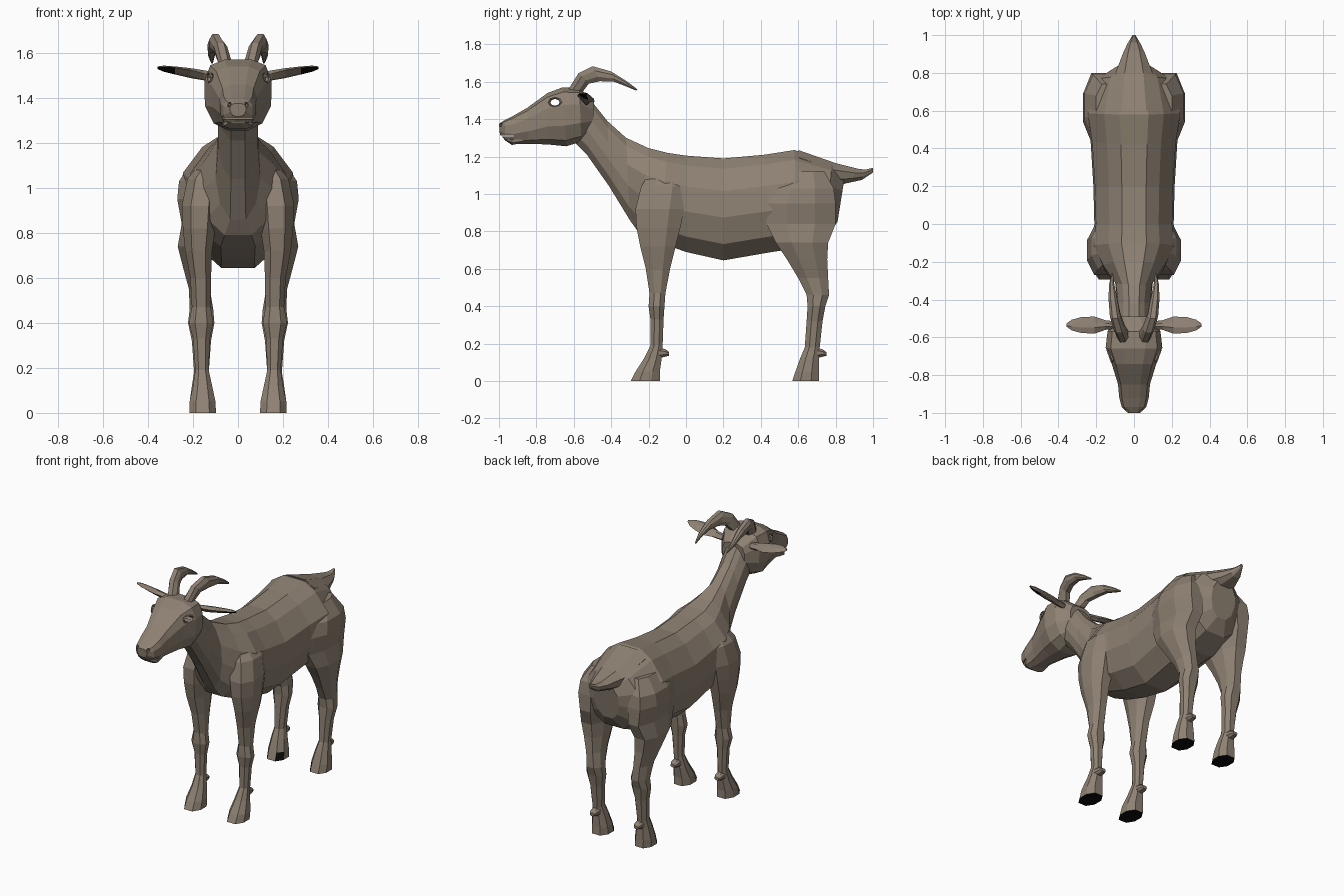
import bpy, bmesh, math
from mathutils import Vector

old = bpy.data.objects.get("Cube")
if old:
    bpy.data.objects.remove(old)


def material(name, colour):
    m = bpy.data.materials.new(name)
    m.use_nodes = True
    m.diffuse_color = (*colour, 1)
    m.node_tree.nodes["Principled BSDF"].inputs["Base Color"].default_value = (*colour, 1)
    return m


COAT = material("brown_coat", (0.27, 0.22, 0.17))
DARK = material("black_hoof", (0.004, 0.004, 0.004))

# Half cross-sections: (share of half width, share of height)
BARREL = [(.3, 1), (.62, .9), (.96, .68), (1, .42), (.8, .16), (.35, 0)]
SKULL = [(.4, 1), (.82, .92), (1, .7), (.98, .35), (.72, .1), (.3, 0)]
LIMB = [(.5, 1), (1, .7), (1, .3), (.5, 0)]
LEAF = [(.3, 1), (1, .5), (.3, 0)]


def loft(name, rings, profile, dark=None):
    """Skin rings given as (top point, bottom point, sideways vector)."""
    bm = bmesh.new()
    shape = profile + [(-w, h) for w, h in reversed(profile)]
    loops = []
    for top, bottom, side in rings:
        top, bottom, side = Vector(top), Vector(bottom), Vector(side)
        loops.append([bm.verts.new(bottom.lerp(top, h) + side * w) for w, h in shape])
    n = len(shape)
    for a, b in zip(loops, loops[1:]):
        for i in range(n):
            bm.faces.new((a[i], a[(i + 1) % n], b[(i + 1) % n], b[i]))
    bm.faces.new(loops[0])
    bm.faces.new(loops[-1])
    bmesh.ops.recalc_face_normals(bm, faces=bm.faces)
    for f in bm.faces:
        if dark and dark(f.calc_center_median(), f.normal):
            f.material_index = 1
    mesh = bpy.data.meshes.new(name)
    bm.to_mesh(mesh)
    bm.free()
    mesh.materials.append(COAT)
    mesh.materials.append(DARK)
    ob = bpy.data.objects.new(name, mesh)
    bpy.context.scene.collection.objects.link(ob)
    return ob


def spine(name, rows, profile, x=0):
    """Loft from side-view rows: top y, top z, bottom y, bottom z, half width."""
    return loft(name, [((x, a, b), (x, c, d), (w, 0, 0)) for a, b, c, d, w in rows], profile)


# Trunk running from rump to throat
spine("body_and_neck", [
    (.85, 1.1, .81, .85, .09), (.78, 1.165, .75, .77, .2),
    (.58, 1.235, .6, .71, .255), (.42, 1.21, .46, .69, .23),
    (.2, 1.19, .2, .645, .215), (0, 1.205, 0, .69, .21),
    (-.1, 1.22, -.14, .74, .22), (-.2, 1.245, -.25, .79, .17),
    (-.32, 1.3, -.3, .86, .1), (-.42, 1.39, -.41, 1.04, .088),
    (-.5, 1.49, -.53, 1.21, .088), (-.56, 1.54, -.61, 1.29, .085)], BARREL)

# Tail
spine("tail", [(.6, 1.235, .62, 1.1, .13), (.8, 1.165, .78, 1.04, .1),
               (.92, 1.135, .87, 1.06, .058), (.96, 1.13, .94, 1.075, .035),
               (1, 1.14, 1, 1.115, .008)], LIMB)

# Head
head = spine("head", [
    (-1, 1.375, -.995, 1.318, .035), (-.97, 1.395, -.965, 1.285, .065),
    (-.92, 1.42, -.92, 1.268, .078), (-.85, 1.46, -.84, 1.268, .085),
    (-.74, 1.54, -.74, 1.265, .118), (-.66, 1.57, -.64, 1.255, .15),
    (-.57, 1.565, -.56, 1.28, .14), (-.49, 1.5, -.5, 1.33, .08)], SKULL)


# Eye openings, nostrils and mouth slit cut into the head
def cut(location, scale, kind):
    if kind == "eye":
        bpy.ops.mesh.primitive_cylinder_add(vertices=8, radius=1, depth=2, location=location,
                                            rotation=(0, math.pi / 2, 0))
    elif kind == "nostril":
        bpy.ops.mesh.primitive_ico_sphere_add(subdivisions=1, radius=1, location=location)
    else:
        bpy.ops.mesh.primitive_cube_add(size=2, location=location)
    cutter = bpy.context.object
    cutter.scale = scale
    cutter.hide_render = True
    mod = head.modifiers.new("cut", "BOOLEAN")
    mod.operation, mod.object, mod.solver = "DIFFERENCE", cutter, "EXACT"
    bpy.context.view_layer.objects.active = head
    bpy.ops.object.modifier_apply(modifier=mod.name)
    bpy.data.objects.remove(cutter)


cut((0, -.7, 1.49), (.02, .03, .3), "eye")
cut((0, -.99, 1.309), (.2, .07, .003), "mouth")
for s in (1, -1):
    cut((s * .036, -.985, 1.368), (.012, .014, .014), "nostril")

# Lower lip
spine("lower_lip", [(-.975, 1.3, -.97, 1.288, .03), (-.93, 1.303, -.93, 1.262, .066),
                    (-.87, 1.3, -.87, 1.275, .06)], LIMB)

# Leg rows: height, front y, back y, inner x, outer x
FRONT = [(1.12, -.19, -.04, .07, .16), (1.04, -.24, 0, .08, .225), (.92, -.27, -.01, .09, .25),
         (.82, -.265, -.03, .1, .245), (.72, -.245, -.055, .115, .235), (.6, -.215, -.085, .12, .212),
         (.47, -.195, -.11, .122, .205), (.4, -.2, -.115, .11, .218), (.33, -.19, -.12, .125, .2),
         (.19, -.19, -.125, .13, .19), (.12, -.225, -.13, .115, .2), (.05, -.27, -.14, .1, .215),
         (0, -.295, -.14, .098, .215)]
HIND = [(1.12, .54, .74, .08, .2), (1.03, .46, .79, .08, .262), (.95, .43, .8, .09, .27),
        (.84, .43, .8, .1, .25), (.74, .48, .76, .12, .268), (.65, .54, .755, .125, .245),
        (.55, .6, .76, .125, .218), (.46, .645, .765, .11, .215), (.4, .65, .745, .105, .222),
        (.32, .645, .73, .12, .205), (.18, .635, .715, .13, .195), (.12, .61, .71, .115, .205),
        (.05, .585, .71, .1, .215), (0, .568, .712, .098, .215)]

for s, label in ((1, "left"), (-1, "right")):
    for part, rows in (("front", FRONT), ("hind", HIND)):
        rings = []
        for z, yf, yb, xi, xo in rows:
            x = s * (xi + xo) / 2
            rings.append(((x, yf, z), (x, yb, z), ((xo - xi) / 2, 0, 0)))

        # Soles are black, and so is the inner front corner of each hind hoof
        def hoof(c, n, part=part, s=s):
            corner = part == "hind" and c.z < .05 and n.x * s < -.3 and n.y < -.3
            return n.z < -.9 and c.z < .01 or corner
        loft(f"{label}_{part}_leg", rings, LIMB, hoof)

        # Dewclaw behind the pastern
        y = rows[-3][2]
        spine(f"{label}_{part}_dewclaw", [
            (y - .02, .18, y - .02, .12, .03), (y + .02, .17, y + .02, .13, .025),
            (y + .04, .155, y + .04, .135, .015)], LIMB, s * .16)

    # Horn sweeping up and back
    horn = [(.055, -.635, 1.55, -.55, 1.55, .03), (.078, -.575, 1.645, -.52, 1.59, .03),
            (.1, -.5, 1.683, -.46, 1.603, .028), (.112, -.4, 1.655, -.385, 1.6, .023),
            (.118, -.32, 1.605, -.32, 1.575, .014), (.115, -.26, 1.56, -.265, 1.552, .004)]
    loft(f"{label}_horn", [((s * x, a, b), (s * x, c, d), (w, 0, 0))
                           for x, a, b, c, d, w in horn], LIMB)

    # Leaf-shaped ear with a dark inner tip
    ear = [(.1, 1.495, .02, .018), (.15, 1.5, .025, .02), (.21, 1.51, .045, .018),
           (.28, 1.522, .042, .014), (.33, 1.53, .028, .011), (.358, 1.534, .008, .005)]
    loft(f"{label}_ear", [((s * x, -.535, z + t), (s * x, -.535, z - t), (0, w, -.3 * w))
                          for x, z, w, t in ear], LEAF,
         lambda c, n: abs(c.x) > .28 and n.z < .3 and n.y < 0)

    # Eyelid rim
    bpy.ops.mesh.primitive_torus_add(major_segments=8, minor_segments=4, major_radius=.03,
                                     minor_radius=.006, location=(s * .128, -.7, 1.49),
                                     rotation=(0, math.pi / 2, s * -.35))
    rim = bpy.context.object
    rim.name = f"{label}_eyelid"
    rim.scale = (.75, 1.1, 1)
    rim.data.materials.append(COAT)
